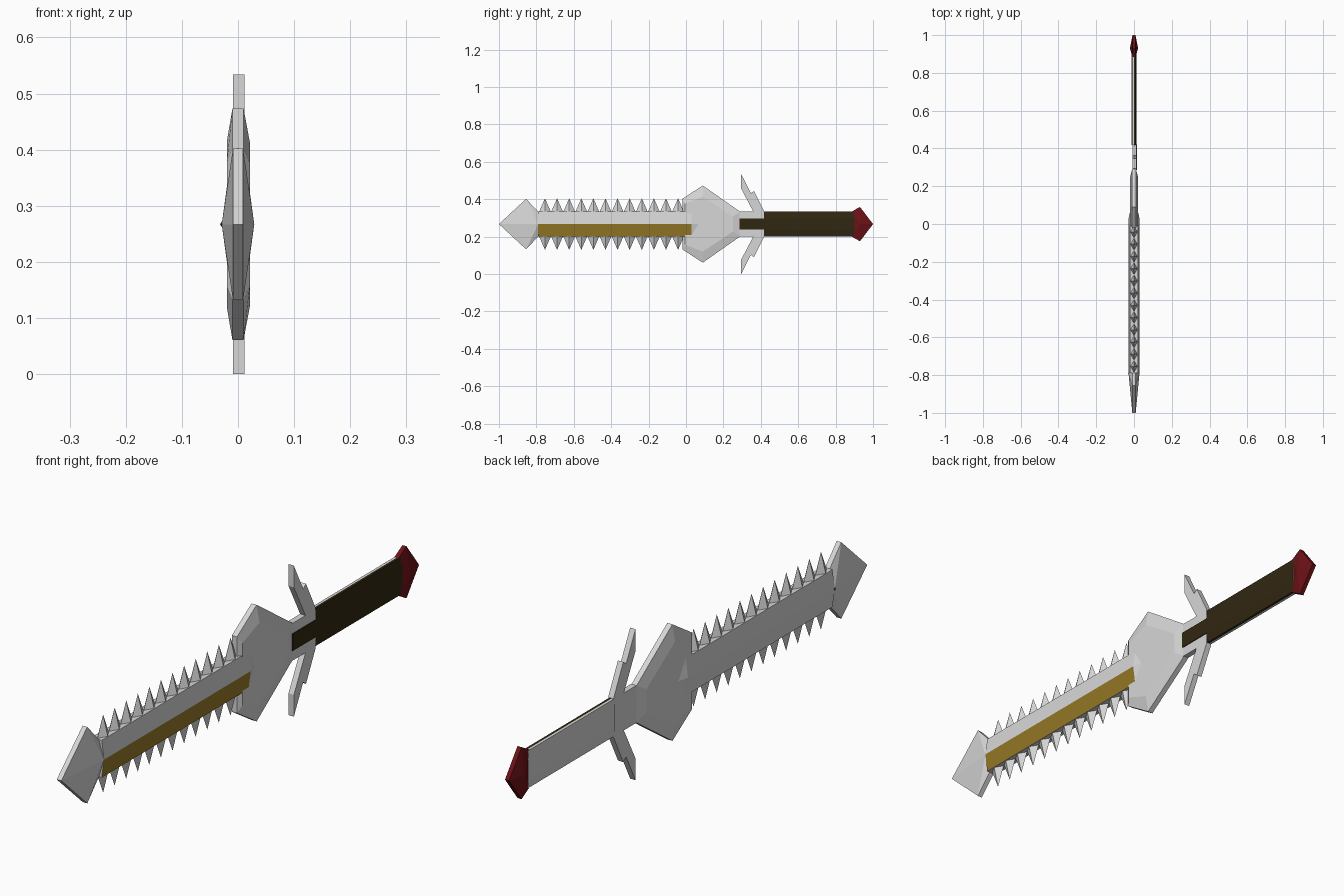
import bpy, bmesh

if "Cube" in bpy.data.objects:
    bpy.data.objects.remove(bpy.data.objects["Cube"])

ZC = 0.267  # height of the sword's centre line


def material(name, rgb):
    m = bpy.data.materials.new(name)
    m.diffuse_color = (*rgb, 1)
    m.use_nodes = True
    m.node_tree.nodes["Principled BSDF"].inputs["Base Color"].default_value = m.diffuse_color
    return m


STEEL = material("steel", (0.68, 0.68, 0.68))
GOLD = material("gold", (0.31, 0.195, 0.02))
BROWN = material("dark brown", (0.031, 0.02, 0.006))
RED = material("deep red", (0.15, 0.006, 0.008))


def loft(name, rings, mats, rule=None):
    """Bridge rings of (x, y, z) points; a one-point ring is an apex."""
    bm = bmesh.new()
    vs = [[bm.verts.new((x, y, z + ZC)) for x, y, z in r] for r in rings]
    for a, b in zip(vs, vs[1:]):
        n = max(len(a), len(b))
        for i in range(n):
            j = (i + 1) % n
            quad = [a[i % len(a)], a[j % len(a)], b[j % len(b)], b[i % len(b)]]
            bm.faces.new(list(dict.fromkeys(quad)))
    for end in (vs[0], vs[-1]):
        if len(end) > 2:
            bm.faces.new(end)
    bmesh.ops.recalc_face_normals(bm, faces=bm.faces)
    if rule:
        for f in bm.faces:
            c = f.calc_center_median()
            f.material_index = int(rule(c.x, c.y, c.z - ZC, f.normal))
    me = bpy.data.meshes.new(name)
    bm.to_mesh(me)
    bm.free()
    ob = bpy.data.objects.new(name, me)
    bpy.context.collection.objects.link(ob)
    for m in mats:
        me.materials.append(m)
    return ob


def at(x, outline):
    return [(x, y, z) for y, z in outline]


def mirrored(half):
    return half + [(y, -z) for y, z in reversed(half) if z]


# blade: diamond section, one lower face gold, ridge fading into the guard
def section(y):
    return [(x, y, z) for x, z in ((0.02, 0.066), (0.029, 0), (0.02, -0.066),
                                   (-0.02, -0.066), (-0.029, 0), (-0.02, 0.066))]


loft("blade", [section(-0.79), section(0.03), [(0, 0.16, 0)]], [STEEL, GOLD],
     lambda x, y, z, n: x > 0.01 and z < -0.01 and y < 0.02)

# blade tip: thin rim rising to a centre peak on both sides
tip = mirrored([(-1, 0), (-0.855, 0.135), (-0.79, 0.066)])
loft("blade_tip", [[(-0.029, -0.79, 0)], at(-0.009, tip), at(0.009, tip),
                   [(0.029, -0.79, 0)]], [STEEL])

# saw teeth along both edges
for s in (1, -1):
    for i in range(12):
        y = -0.754 + i * 0.0647
        base = [(0.02, y, 0.06 * s), (0, y + 0.034, 0.06 * s),
                (-0.02, y, 0.06 * s), (0, y - 0.034, 0.06 * s)]
        loft("saw_tooth", [base, [(0, y, 0.138 * s)]], [STEEL])

# guard plate with bevelled faces
rim = mirrored([(-0.02, 0.135), (0.09, 0.206), (0.29, 0.066)])
face = mirrored([(-0.005, 0.11), (0.09, 0.147), (0.25, 0.04)])
loft("guard_plate", [at(-0.02, face), at(-0.01, rim), at(0.01, rim),
                     at(0.021, face)], [STEEL])

# neck with swept prongs above and below
prong = [(0.285, 0), (0.285, 0.066), (0.36, 0.066), (0.295, 0.19), (0.295, 0.267),
         (0.347, 0.165), (0.363, 0.177), (0.417, 0.07), (0.417, 0)]
for s, side in ((1, "upper"), (-1, "lower")):
    outline = [(y, z * s) for y, z in prong]
    loft(side + "_prong", [at(-0.009, outline), at(0.012, outline)], [STEEL])

# brown inlay on the neck
inlay = [(0.285, -0.03), (0.285, 0.03), (0.42, 0.03), (0.42, -0.03)]
loft("neck_inlay", [at(0.01, inlay), at(0.015, inlay)], [BROWN])

# grip: brown on one side, steel on the other
def grip(y):
    half = [(0, 0.066), (0.009, 0.066), (0.014, 0.03)]
    right = half + [(x, -z) for x, z in reversed(half)]
    left = [(-x, z) for x, z in reversed(right) if x]
    return [(x, y, z) for x, z in right + left]


loft("grip", [grip(0.417), grip(0.9)], [STEEL, BROWN],
     lambda x, y, z, n: x > 0.001)

# pommel
pommel = mirrored([(0.885, 0.066), (0.93, 0.092), (1, 0)])
loft("pommel", [[(-0.022, 0.93, 0)], at(-0.008, pommel), at(0.008, pommel),
                [(0.022, 0.93, 0)]], [RED])

# small red stud on the far side of the blade
stud = [(-0.79 - 0.012, 0), (-0.79, 0.012), (-0.79 + 0.012, 0), (-0.79, -0.012)]
loft("stud", [at(-0.024, stud), [(-0.032, -0.79, 0)]], [RED])
